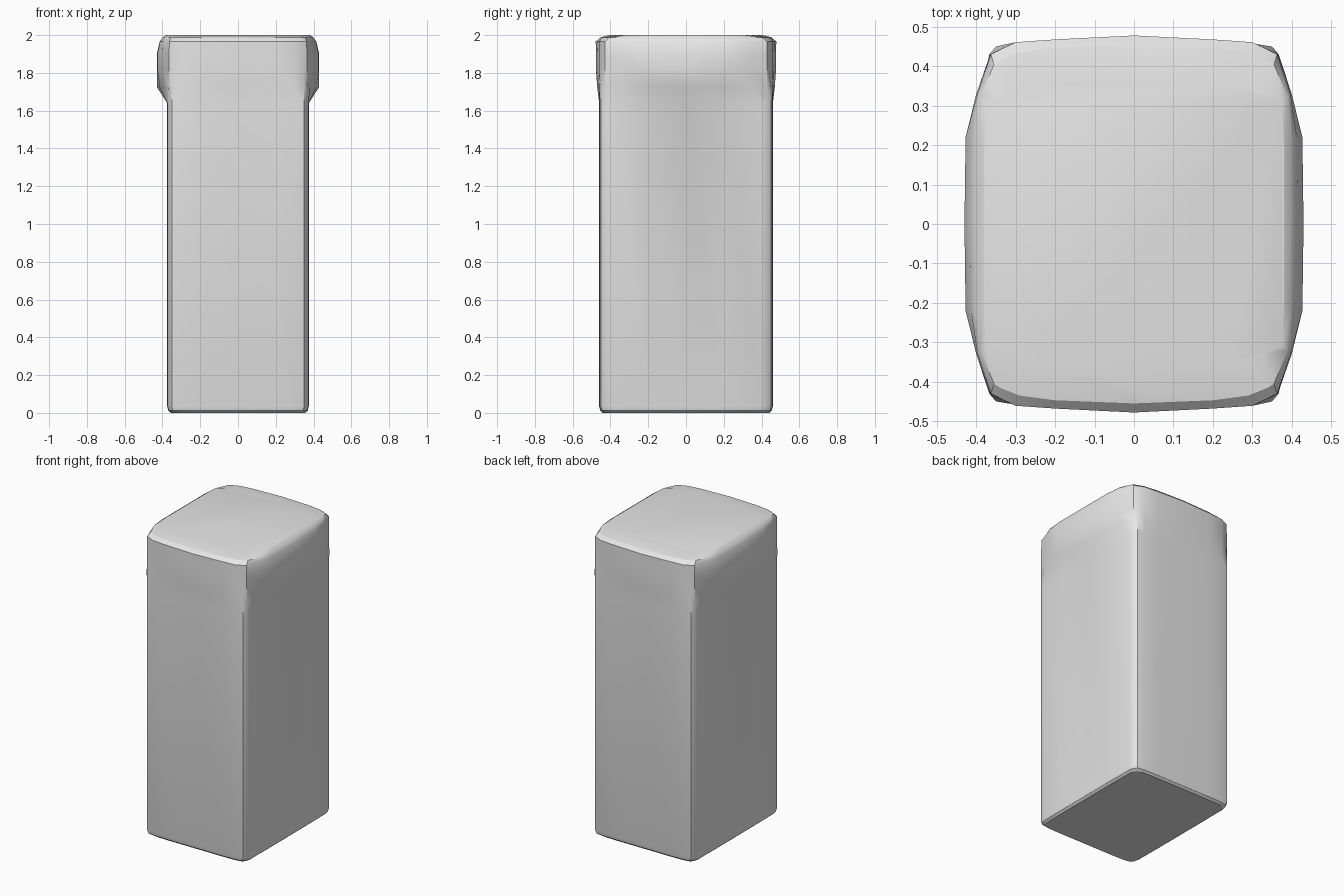
import bpy, bmesh, math

cube = bpy.data.objects.get("Cube")
if cube:
    bpy.data.objects.remove(cube, do_unlink=True)

grey = bpy.data.materials.new("light_grey")
grey.use_nodes = True
grey.diffuse_color = (0.8, 0.8, 0.8, 1)
grey.node_tree.nodes["Principled BSDF"].inputs["Base Color"].default_value = (0.8, 0.8, 0.8, 1)

# Quarter outlines, from the middle of the back round to the middle of the left side
SHAFT = [(0, .46), (.2, .46), (.3, .458), (.35, .45), (.365, .43), (.373, .4), (.375, .2), (.375, 0)]
SWELL = [(0, .47), (.2, .463), (.3, .458), (.35, .45), (.367, .43), (.382, .36), (.415, .16), (.43, 0)]
BULGE = [(0, .477), (.2, .467), (.3, .461), (.35, .438), (.365, .43), (.4, .33), (.427, .22), (.43, 0)]
RIM = [(0, .478), (.2, .468), (.3, .461), (.35, .437), (.363, .43), (.397, .33), (.413, .22), (.415, 0)]
CROWN = [(0, .455), (.2, .447), (.29, .435), (.34, .415), (.355, .405), (.39, .32), (.4, .22), (.4, 0)]
LID = [(0, .41), (.15, .375), (.24, .35), (.29, .34), (.32, .33), (.375, .31), (.38, .2), (.38, 0)]


def ring(bm, quarter, z, inset=0):
    """Mirror a quarter outline into a full ring of vertices."""
    pts = [(x * (1 - inset / .375), y * (1 - inset / .46)) for x, y in quarter]
    half = pts + [(x, -y) for x, y in reversed(pts[:-1])]
    full = half + [(-x, y) for x, y in reversed(half[1:-1])]
    return [bm.verts.new((x, y, z)) for x, y in full]


def loft(name, sections):
    """Skin a stack of rings and close both ends."""
    bm = bmesh.new()
    rings = [ring(bm, *s) for s in sections]
    for low, high in zip(rings, rings[1:]):
        for i in range(len(low)):
            j = (i + 1) % len(low)
            bm.faces.new((low[i], low[j], high[j], high[i]))
    bm.faces.new(rings[0])
    bm.faces.new(rings[-1])
    bmesh.ops.recalc_face_normals(bm, faces=bm.faces)
    mesh = bpy.data.meshes.new(name)
    bm.to_mesh(mesh)
    bm.free()
    mesh.materials.append(grey)
    obj = bpy.data.objects.new(name, mesh)
    bpy.context.collection.objects.link(obj)
    bpy.ops.object.select_all(action="DESELECT")
    obj.select_set(True)
    bpy.context.view_layer.objects.active = obj
    bpy.ops.object.shade_smooth_by_angle(angle=math.radians(30))
    return obj


# Tall shaft with a softened foot, swelling into the cushioned head
loft("padded_block", [
    (SHAFT, 0, .02), (SHAFT, .012, .006), (SHAFT, .035),
    (SHAFT, 1.64), (SWELL, 1.725), (BULGE, 1.82), (BULGE, 1.9),
    (RIM, 1.965), (CROWN, 1.987), (LID, 2.0),
])
